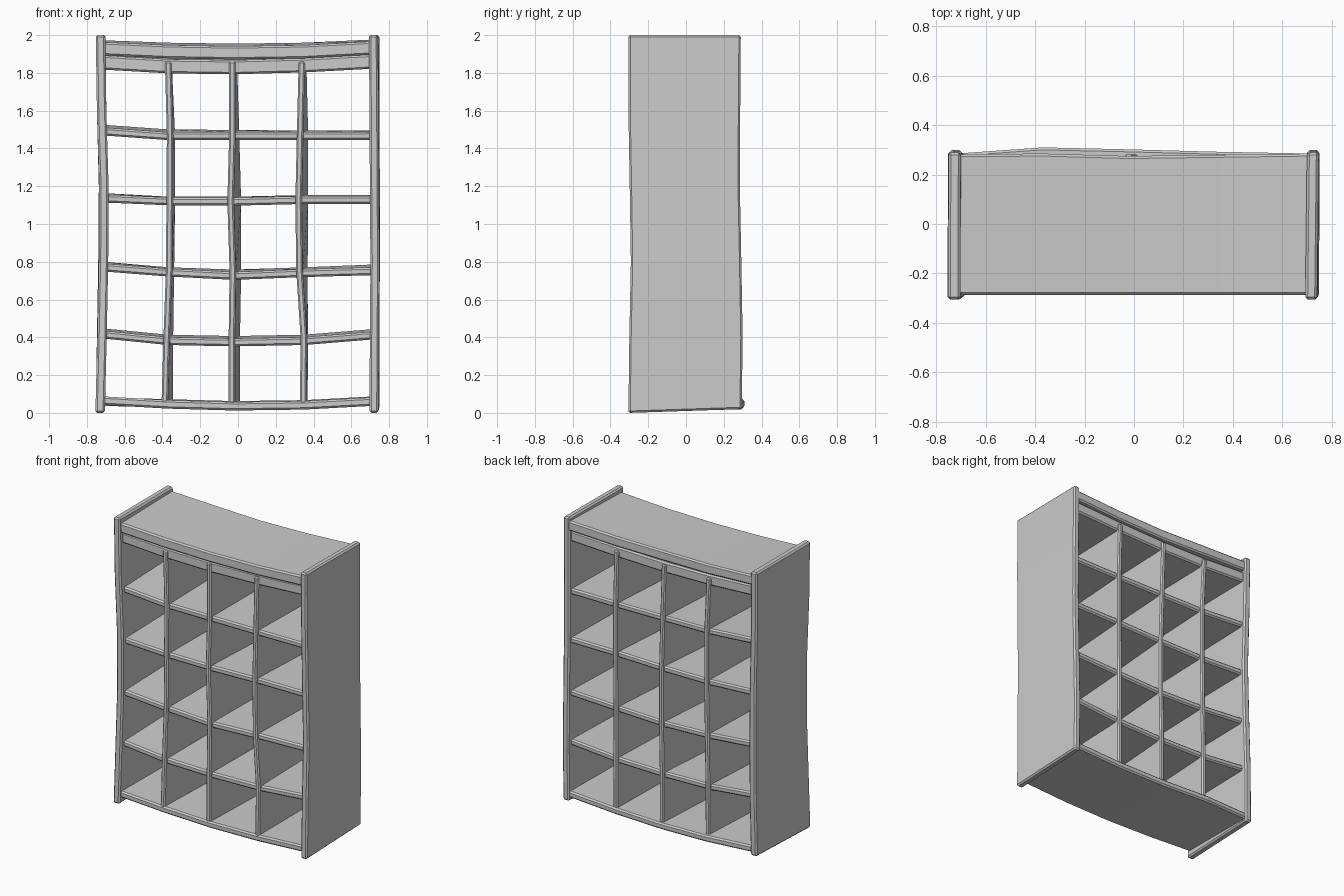
import bpy, bmesh


def loft(name, rings, bevel=0.01):
    """Skin a bar through four-cornered rings and chamfer its edges."""
    bm = bmesh.new()
    loops = [[bm.verts.new(p) for p in ring] for ring in rings]
    for a, b in zip(loops, loops[1:]):
        for i in range(4):
            j = (i + 1) % 4
            bm.faces.new((a[i], a[j], b[j], b[i]))
    bm.faces.new(loops[0][::-1])
    bm.faces.new(loops[-1])
    bmesh.ops.recalc_face_normals(bm, faces=bm.faces)
    mesh = bpy.data.meshes.new(name)
    bm.to_mesh(mesh)
    bm.free()
    obj = bpy.data.objects.new(name, mesh)
    bpy.context.collection.objects.link(obj)
    mod = obj.modifiers.new("chamfer", 'BEVEL')
    mod.width = bevel
    mod.segments = 1
    mod.limit_method = 'ANGLE'
    mod.angle_limit = 0.8
    return obj


XS = (-0.72, -0.37, -0.02, 0.35, 0.72)


def shelf(name, zf, zb, t, yf, yb, bevel=0.01):
    """Sagging horizontal board: centre heights at its front and back edges."""
    if not isinstance(yb, tuple):
        yb = (yb,) * 5
    h = t / 2
    loft(name, [[(x, yf, f - h), (x, y, b - h), (x, y, b + h), (x, yf, f + h)]
                for x, f, b, y in zip(XS, zf, zb, yb)], bevel)


def upright(name, zs, xf, xb, t, yf, yb, foot=0.0, bevel=0.01):
    """Wavy vertical board: centre x at its front and back edges."""
    h = t / 2
    rings = []
    for i, (z, f, b, y0, y1) in enumerate(zip(zs, xf, xb, yf, yb)):
        zb = z + (foot if i == 0 else 0)
        rings.append([(f - h, y0, z), (f + h, y0, z), (b + h, y1, zb), (b - h, y1, zb)])
    loft(name, rings, bevel)


# Side panels
zs = (0.0, 0.4, 0.8, 1.2, 1.6, 2.0)
yf = (-0.305, -0.3, -0.292, -0.298, -0.305, -0.305)
yb = (0.295, 0.3, 0.293, 0.285, 0.287, 0.29)
upright("left_side", zs, (-0.73, -0.72, -0.712, -0.71, -0.722, -0.728),
        (-0.728, -0.722, -0.715, -0.712, -0.722, -0.726), 0.05, yf, yb, 0.02)
upright("right_side", zs, (0.72, 0.722, 0.725, 0.722, 0.72, 0.717),
        (0.724, 0.725, 0.727, 0.727, 0.725, 0.724), 0.048, yf, yb, 0.02)

# Base, top and the rail board under the top
shelf("base", (0.065, 0.045, 0.035, 0.04, 0.06), (0.06, 0.05, 0.04, 0.045, 0.065),
      0.045, -0.288, (0.285, 0.31, 0.302, 0.292, 0.285))
shelf("top", (1.928, 1.912, 1.906, 1.912, 1.932), (1.938, 1.925, 1.92, 1.925, 1.942),
      0.07, -0.288, (0.282, 0.285, 0.275, 0.28, 0.285))
shelf("top_rail", (1.855, 1.835, 1.83, 1.84, 1.86), (1.86, 1.842, 1.838, 1.848, 1.865),
      0.075, -0.272, 0.268)

# Shelves
rows = [
    ((0.415, 0.38, 0.373, 0.38, 0.41), (0.427, 0.393, 0.386, 0.393, 0.423)),
    ((0.77, 0.743, 0.725, 0.74, 0.75), (0.78, 0.75, 0.738, 0.75, 0.765)),
    ((1.135, 1.12, 1.118, 1.127, 1.128), (1.143, 1.124, 1.124, 1.132, 1.134)),
    ((1.49, 1.465, 1.465, 1.465, 1.467), (1.505, 1.48, 1.477, 1.474, 1.475)),
]
for i, (f, b) in enumerate(rows):
    shelf(f"shelf_{i + 1}", f, b, 0.042, -0.265, 0.265)

# Dividers
zs = (0.05, 0.4, 0.75, 1.12, 1.47, 1.86)
columns = [
    ((-0.388, -0.378, -0.365, -0.362, -0.36, -0.37),
     (-0.362, -0.36, -0.355, -0.35, -0.35, -0.368)),
    ((-0.033, -0.033, -0.028, -0.04, -0.03, -0.03),
     (-0.006, -0.006, 0.0, 0.0, -0.01, -0.022)),
    ((0.345, 0.348, 0.325, 0.32, 0.328, 0.338),
     (0.352, 0.353, 0.352, 0.355, 0.355, 0.345)),
]
for i, (f, b) in enumerate(columns):
    upright(f"divider_{i + 1}", zs, f, b, 0.034, (-0.283,) * 6, (0.282,) * 6, 0, 0.008)
